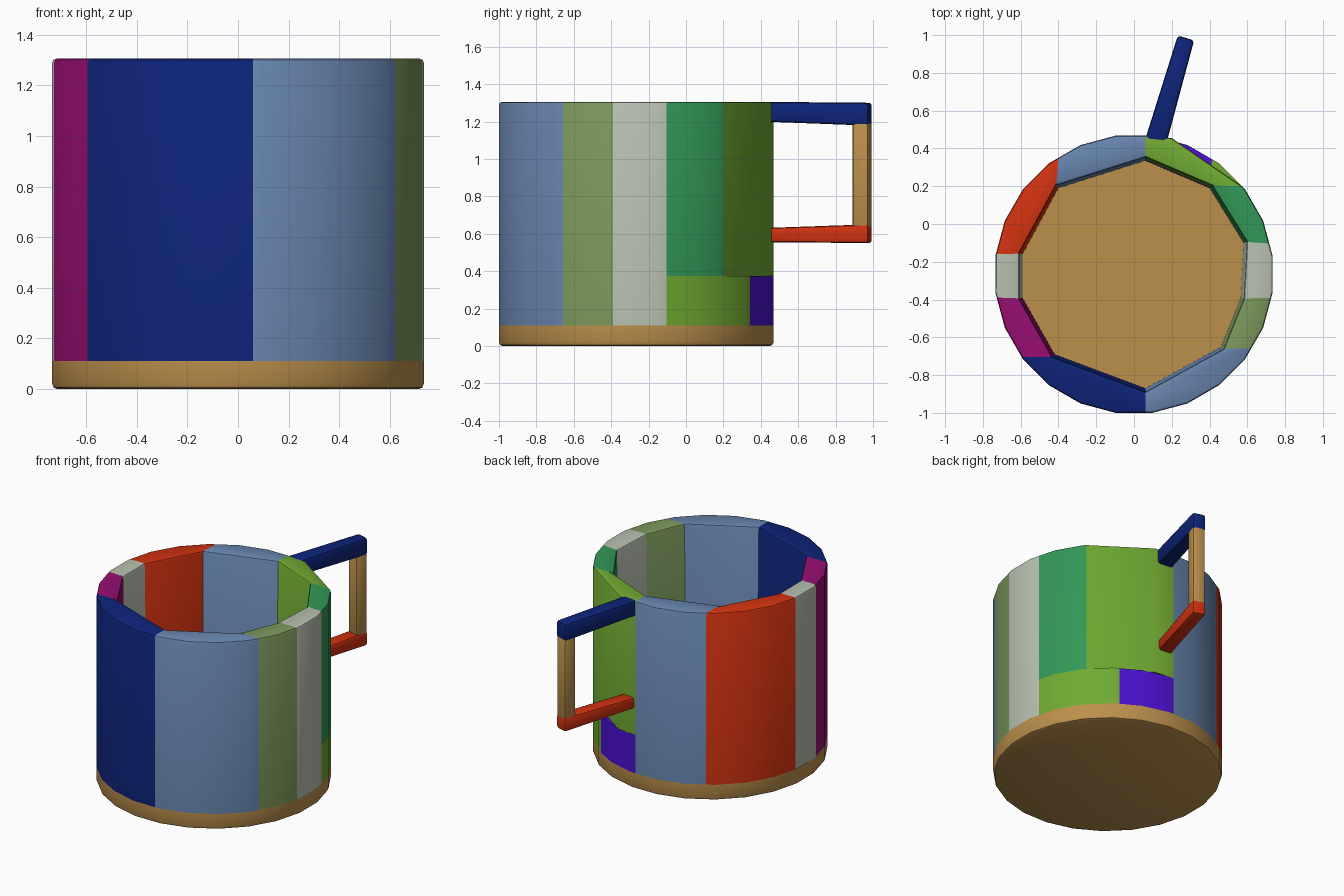
import bpy, bmesh, math
from mathutils import Vector

cube = bpy.data.objects.get("Cube")
if cube:
    bpy.data.objects.remove(cube, do_unlink=True)

SIDES, APOTHEM, CENTRE = 24, 0.734, Vector((0, -0.266))
FLOOR, LOW, TOP = 0.11, 0.375, 1.305


def make_material(name, rgb):
    col = [((c / 255 + 0.055) / 1.055) ** 2.4 if c > 10 else c / 3294 for c in rgb] + [1]
    mat = bpy.data.materials.new(name)
    mat.use_nodes = True
    mat.diffuse_color = col
    mat.node_tree.nodes["Principled BSDF"].inputs["Base Color"].default_value = col
    return mat


MATS = {n: make_material(n, c) for n, c in {
    "tan": (188, 144, 76), "navy": (13, 36, 122), "slate": (104, 135, 176),
    "lime": (112, 170, 50), "green": (50, 152, 87), "pale": (184, 192, 177),
    "sage": (124, 152, 92), "magenta": (152, 14, 114), "red": (210, 50, 16),
    "violet": (76, 16, 210)}.items()}


def finish(name, bm, colour):
    bmesh.ops.recalc_face_normals(bm, faces=bm.faces[:])
    mesh = bpy.data.meshes.new(name)
    bm.to_mesh(mesh)
    bm.free()
    mesh.materials.append(MATS[colour])
    ob = bpy.data.objects.new(name, mesh)
    bpy.context.collection.objects.link(ob)
    bpy.ops.object.select_all(action="DESELECT")
    ob.select_set(True)
    bpy.context.view_layer.objects.active = ob
    bpy.ops.object.shade_smooth_by_angle(angle=math.radians(30))
    return ob


def prism(lower, upper):
    """Closed solid between two matching rings of points."""
    bm = bmesh.new()
    a = [bm.verts.new(p) for p in lower]
    b = [bm.verts.new(p) for p in upper]
    bm.faces.new(a)
    bm.faces.new(b)
    for i in range(len(a)):
        j = (i + 1) % len(a)
        bm.faces.new((a[i], a[j], b[j], b[i]))
    return bm, a, b


def bevel_edges(bm, edges, width, segments=2):
    bmesh.ops.bevel(bm, geom=edges, offset=width, segments=segments,
                    profile=0.5, affect="EDGES", clamp_overlap=True)


def rim_point(angle):
    """Point of the many-sided outer outline at an angle."""
    step = 2 * math.pi / SIDES
    off = (angle + step / 2) % step - step / 2
    r = APOTHEM / math.cos(off)
    return CENTRE + Vector((math.cos(angle), math.sin(angle))) * r


def angle_of(p):
    d = Vector(p) - CENTRE
    return math.atan2(d.y, d.x)


def wall_panel(name, colour, start, end, inner_start, inner_end, z0, z1, flat=None):
    """Curved outside, straight inside, running anticlockwise."""
    a0, a1 = angle_of(start), angle_of(end)
    if a1 < a0:
        a1 += 2 * math.pi
    step = 2 * math.pi / SIDES
    outer = [rim_point(a0)]
    if flat:
        outer.append(Vector(flat))
    else:
        k = math.floor(a0 / step - 0.5) + 1
        while (k + 0.5) * step < a1 - 0.02:
            if (k + 0.5) * step > a0 + 0.02:
                outer.append(rim_point((k + 0.5) * step))
            k += 1
    outer.append(rim_point(a1))
    inner = [Vector(inner_end), Vector(inner_start)]
    ring = [[], []]
    for z, pts in zip((z0, z1), ring):
        grow = 1 + 0.03 * (z - FLOOR) / (TOP - FLOOR)
        pts += [(*p, z) for p in outer]
        pts += [(*(CENTRE + (p - CENTRE) * grow), z) for p in inner]
    bm, low, up = prism(*ring)
    if z1 == TOP:
        n = len(outer)
        pairs = [(i, i + 1) for i in range(n - 1)] + [(n, n + 1)]
        bevel_edges(bm, [bm.edges.get((up[i], up[j])) for i, j in pairs], 0.015)
    return finish(name, bm, colour)


# Base disc with a rounded lower edge
rim = [rim_point((i + 0.5) * 2 * math.pi / SIDES) for i in range(SIDES)]
bm, low, up = prism([(*p, 0) for p in rim], [(*p, FLOOR) for p in rim])
bevel_edges(bm, [e for e in bm.edges if all(v.co.z < 0.01 for v in e.verts)], 0.02)
finish("base", bm, "tan")

# Wall corners: outer point, inner point, anticlockwise from the right side
corners = [((.73, -.10), (.58, -.10)), ((.57, .20), (.40, .19)),
           ((.06, .47), (.06, .335)), ((-.40, .35), (-.40, .19)),
           ((-.73, -.16), (-.59, -.16)), ((-.73, -.39), (-.59, -.39)),
           ((-.59, -.70), (-.42, -.69)), ((.06, -1), (.06, -.87)),
           ((.61, -.65), (.46, -.65)), ((.72, -.39), (.565, -.39))]
panels = [("left_back_panel", "green"), ("back_panel", "lime"),
          ("rear_panel", "slate"), ("right_back_panel", "red"),
          ("right_panel", "pale"), ("right_front_panel", "magenta"),
          ("front_right_panel", "navy"), ("front_left_panel", "slate"),
          ("left_front_panel", "sage"), ("left_panel", "pale")]
for i, (name, colour) in enumerate(panels):
    (o0, i0), (o1, i1) = corners[i], corners[(i + 1) % len(corners)]
    wall_panel(name, colour, o0, o1, i0, i1, LOW if i < 2 else FLOOR, TOP,
               flat=(.20, .455) if colour == "lime" else None)

# Two short panels below the green and lime ones
split = (.41, .34)
wall_panel("lower_left_panel", "lime", corners[0][0], split,
           corners[0][1], corners[1][1], FLOOR, LOW)
wall_panel("lower_back_panel", "violet", split, corners[2][0],
           corners[1][1], corners[2][1], FLOOR, LOW)

# Handle, leaning a little to the left of straight back
ROOT, TIP = Vector((.125, .47)), Vector((.275, .985))
ALONG = (TIP - ROOT).normalized()
SIDE = Vector((ALONG.y, -ALONG.x))
REACH = (TIP - ROOT).length


def handle_bar(name, colour, s0, s1, w0, w1, z0, z1):
    """Bar from s0 to s1 along the handle; z0 and z1 are (bottom, top) at each end."""
    rings = []
    for s, w, (bottom, top) in ((s0, w0, z0), (s1, w1, z1)):
        c = ROOT + ALONG * s
        l, r = c - SIDE * w / 2, c + SIDE * w / 2
        rings.append([(*l, bottom), (*r, bottom), (*r, top), (*l, top)])
    bm, low, up = prism(*rings)
    bevel_edges(bm, bm.edges[:], 0.016)
    finish(name, bm, colour)


handle_bar("handle_top", "navy", -.06, REACH, .115, .09, (1.20, TOP), (1.178, 1.30))
handle_bar("handle_bottom", "red", -.06, REACH, .10, .09, (.555, .63), (.55, .65))
handle_bar("handle_grip", "tan", REACH - .09, REACH, .085, .085, (.63, 1.20), (.63, 1.20))
